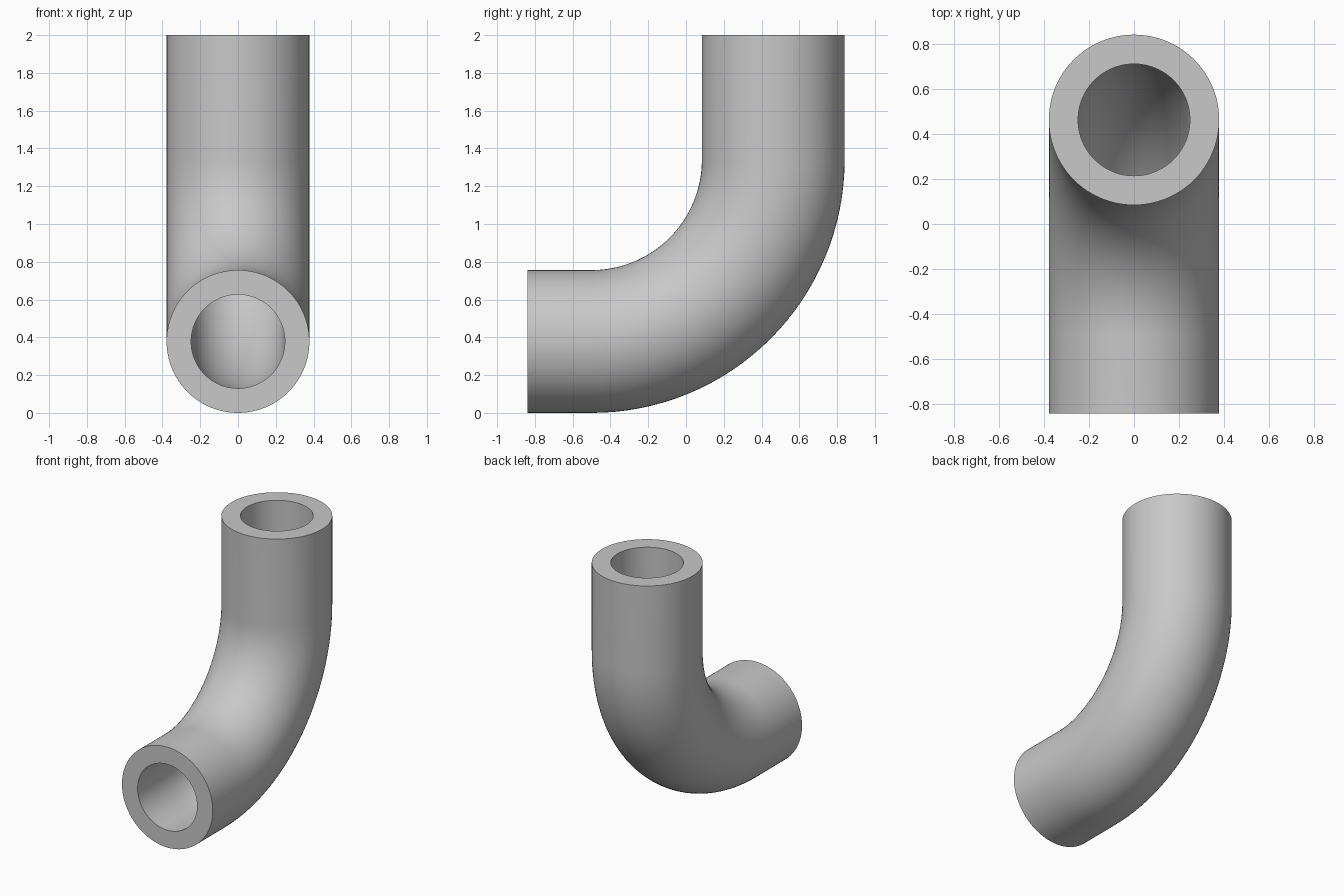
import bpy
import bmesh
from math import cos, sin, pi
from mathutils import Vector

cube = bpy.data.objects.get("Cube")
if cube:
    bpy.data.objects.remove(cube)

OUTER, INNER = 0.378, 0.248     # pipe radii
BEND = 0.962                    # centreline bend radius
CENTRE = Vector((0, -0.5, 1.34))
FRONT, TOP = -0.84, 2.0
SIDES, STEPS = 96, 32

# One plain grey for the whole pipe
grey = bpy.data.materials.new("pipe_grey")
grey.use_nodes = True
colour = (0.58, 0.58, 0.58, 1)
grey.diffuse_color = colour
grey.node_tree.nodes["Principled BSDF"].inputs["Base Color"].default_value = colour

# Centreline stations: front end, quarter bend, top end
stations = []
for i in range(STEPS + 1):
    a = pi / 2 * i / STEPS
    side = Vector((0, sin(a), -cos(a)))     # points to the outside of the bend
    stations.append((CENTRE + side * BEND, side))
first, last = stations[0], stations[-1]
stations.insert(0, (Vector((0, FRONT, first[0].z)), first[1]))
stations.append((Vector((0, last[0].y, TOP)), last[1]))

bm = bmesh.new()


def ring(centre, side, radius):
    across = Vector((1, 0, 0))
    return [bm.verts.new(centre + radius * (cos(t) * across + sin(t) * side))
            for t in (2 * pi * k / SIDES for k in range(SIDES))]


def bridge(a, b):
    for k in range(SIDES):
        n = (k + 1) % SIDES
        bm.faces.new((a[k], a[n], b[n], b[k]))


# Outer wall, inner bore and the flat rims that join them
walls = [[ring(c, s, r) for c, s in stations] for r in (OUTER, INNER)]
for wall in walls:
    for a, b in zip(wall, wall[1:]):
        bridge(a, b)
for end in (0, -1):
    bridge(walls[0][end], walls[1][end])
bmesh.ops.recalc_face_normals(bm, faces=bm.faces)

mesh = bpy.data.meshes.new("elbow_pipe")
bm.to_mesh(mesh)
bm.free()
mesh.materials.append(grey)
pipe = bpy.data.objects.new("elbow_pipe", mesh)
bpy.context.collection.objects.link(pipe)

# Smooth walls with crisp rims
bpy.ops.object.select_all(action="DESELECT")
pipe.select_set(True)
bpy.context.view_layer.objects.active = pipe
bpy.ops.object.shade_smooth_by_angle(angle=pi / 6)
